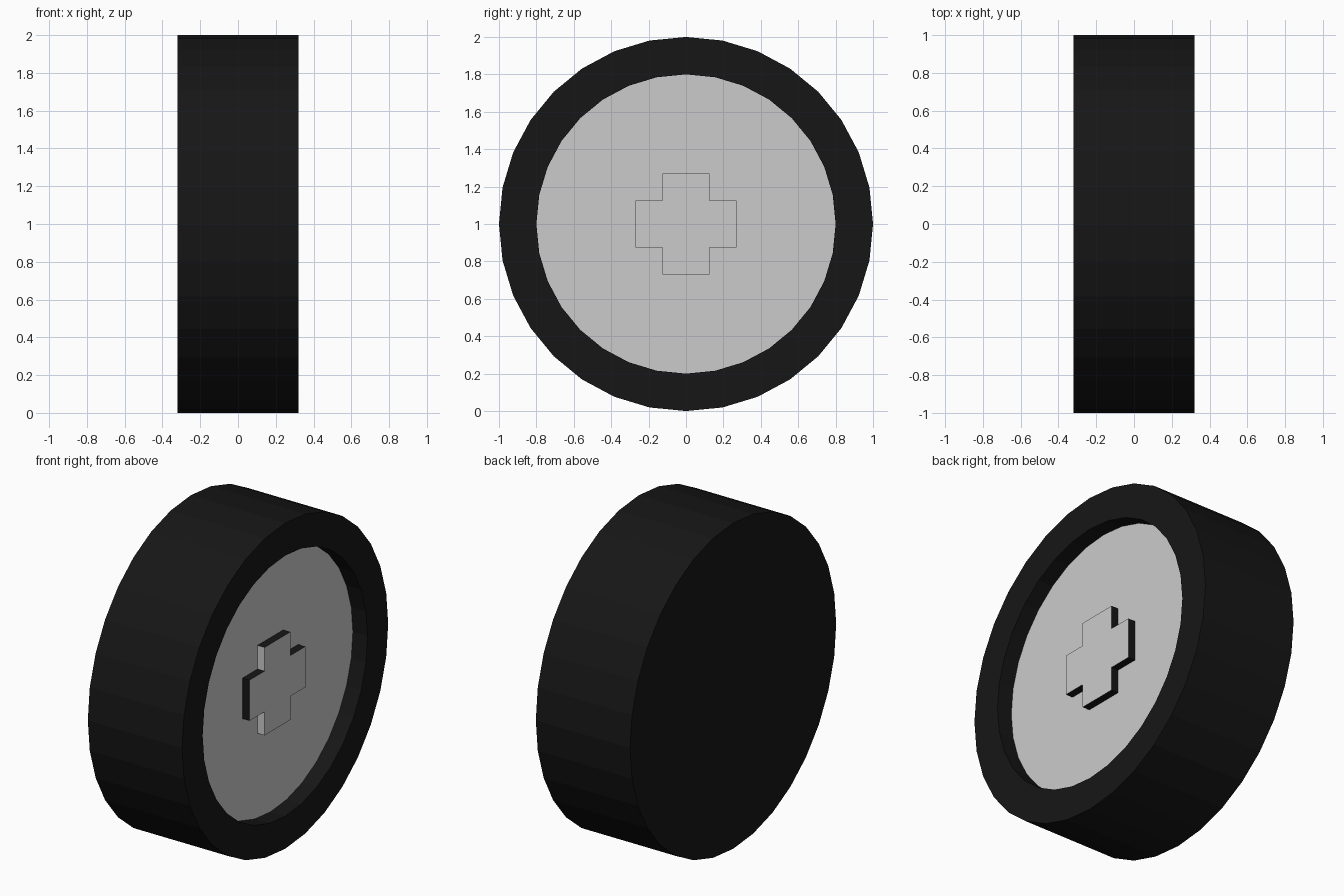
import bpy
import bmesh
from math import sin, cos, tau

if "Cube" in bpy.data.objects:
    bpy.data.objects.remove(bpy.data.objects["Cube"])

SIDES = 32


def material(name, value):
    mat = bpy.data.materials.new(name)
    mat.diffuse_color = (value, value, value, 1)
    mat.use_nodes = True
    mat.node_tree.nodes["Principled BSDF"].inputs["Base Color"].default_value = mat.diffuse_color
    return mat


black = material("black", 0.008)
grey = material("grey", 0.8)


def add_object(name, bm, mats):
    bmesh.ops.recalc_face_normals(bm, faces=bm.faces)
    mesh = bpy.data.meshes.new(name)
    bm.to_mesh(mesh)
    bm.free()
    for mat in mats:
        mesh.materials.append(mat)
    obj = bpy.data.objects.new(name, mesh)
    bpy.context.collection.objects.link(obj)
    return obj


# Wheel: closed back, outer tread, front rim, recess wall and grey hub disc
bm = bmesh.new()
profile = [(-0.32, 1.0), (0.32, 1.0), (0.32, 0.8), (0.22, 0.8)]
rings = []
for x, r in profile:
    rings.append([bm.verts.new((x, r * cos(tau * i / SIDES), 1 + r * sin(tau * i / SIDES)))
                  for i in range(SIDES)])
for a, b in zip(rings, rings[1:]):
    for i in range(SIDES):
        j = (i + 1) % SIDES
        bm.faces.new((a[i], a[j], b[j], b[i]))
bm.faces.new(rings[0])
hub = bm.faces.new(rings[-1])
hub.material_index = 1
add_object("wheel", bm, [black, grey])

# Raised cross on the hub: grey face, black edges, grey sides on the upright arm's -y side
w, l = 0.125, 0.27
outline = [(w, w), (w, l), (-w, l), (-w, w), (-l, w), (-l, -w),
           (-w, -w), (-w, -l), (w, -l), (w, -w), (l, -w), (l, w)]
bm = bmesh.new()
back, front = ([bm.verts.new((x, y, 1 + z)) for y, z in outline] for x in (0.22, 0.268))
bm.faces.new(front).material_index = 1
for i in range(len(outline)):
    j = (i + 1) % len(outline)
    side = bm.faces.new((back[i], back[j], front[j], front[i]))
    if outline[i][0] == outline[j][0] == -w:
        side.material_index = 1
add_object("hub_cross", bm, [black, grey])
